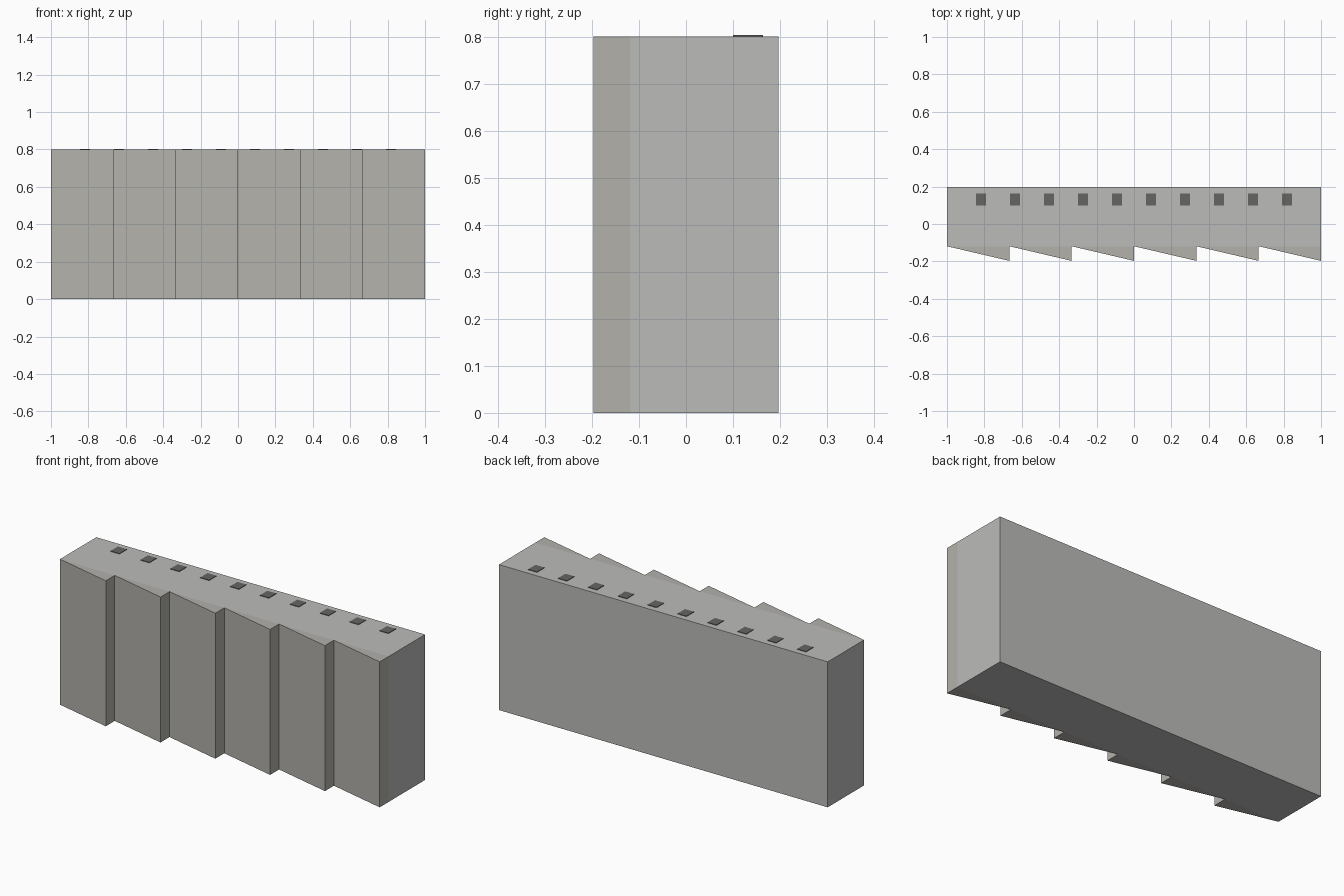
import bpy, bmesh

if "Cube" in bpy.data.objects:
    bpy.data.objects.remove(bpy.data.objects["Cube"])

W, H = 2.0, 0.8
BACK, FACE, TIP = 0.197, -0.119, -0.197


def material(name, rgb):
    m = bpy.data.materials.new(name)
    m.diffuse_color = (*rgb, 1)
    m.use_nodes = True
    m.node_tree.nodes["Principled BSDF"].inputs["Base Color"].default_value = m.diffuse_color
    return m


def prism(name, outline, z0, z1, mat):
    """Extrude a plan outline (x, y) upward from z0 to z1."""
    bm = bmesh.new()
    face = bm.faces.new([bm.verts.new((x, y, z0)) for x, y in outline])
    ext = bmesh.ops.extrude_face_region(bm, geom=[face])
    top = [v for v in ext["geom"] if isinstance(v, bmesh.types.BMVert)]
    bmesh.ops.translate(bm, verts=top, vec=(0, 0, z1 - z0))
    bmesh.ops.recalc_face_normals(bm, faces=bm.faces)
    mesh = bpy.data.meshes.new(name)
    bm.to_mesh(mesh)
    bm.free()
    mesh.materials.append(mat)
    ob = bpy.data.objects.new(name, mesh)
    bpy.context.collection.objects.link(ob)
    return ob


def rect(x0, x1, y0, y1):
    return [(x0, y0), (x1, y0), (x1, y1), (x0, y1)]


wall_grey = material("wall_grey", (0.50, 0.50, 0.49))
panel_grey = material("panel_grey", (0.45, 0.44, 0.41))
slot_dark = material("slot_dark", (0.13, 0.13, 0.125))

# Main wall block
prism("wall_body", rect(-W / 2, W / 2, FACE, BACK), 0, H, wall_grey)

# Six sawtooth facade panels, each deepening to the right
step = W / 6
for i in range(6):
    x = -W / 2 + i * step
    prism(f"facade_wedge_{i + 1}",
          [(x, FACE), (x + step, TIP), (x + step, FACE)], 0, H, panel_grey)

# Row of dark slots on the top near the back
for i in range(10):
    x = -W / 2 + (i + 1) * W / 11
    prism(f"top_slot_{i + 1}", rect(x - 0.027, x + 0.027, 0.1, 0.164),
          H - 0.002, H + 0.003, slot_dark)
